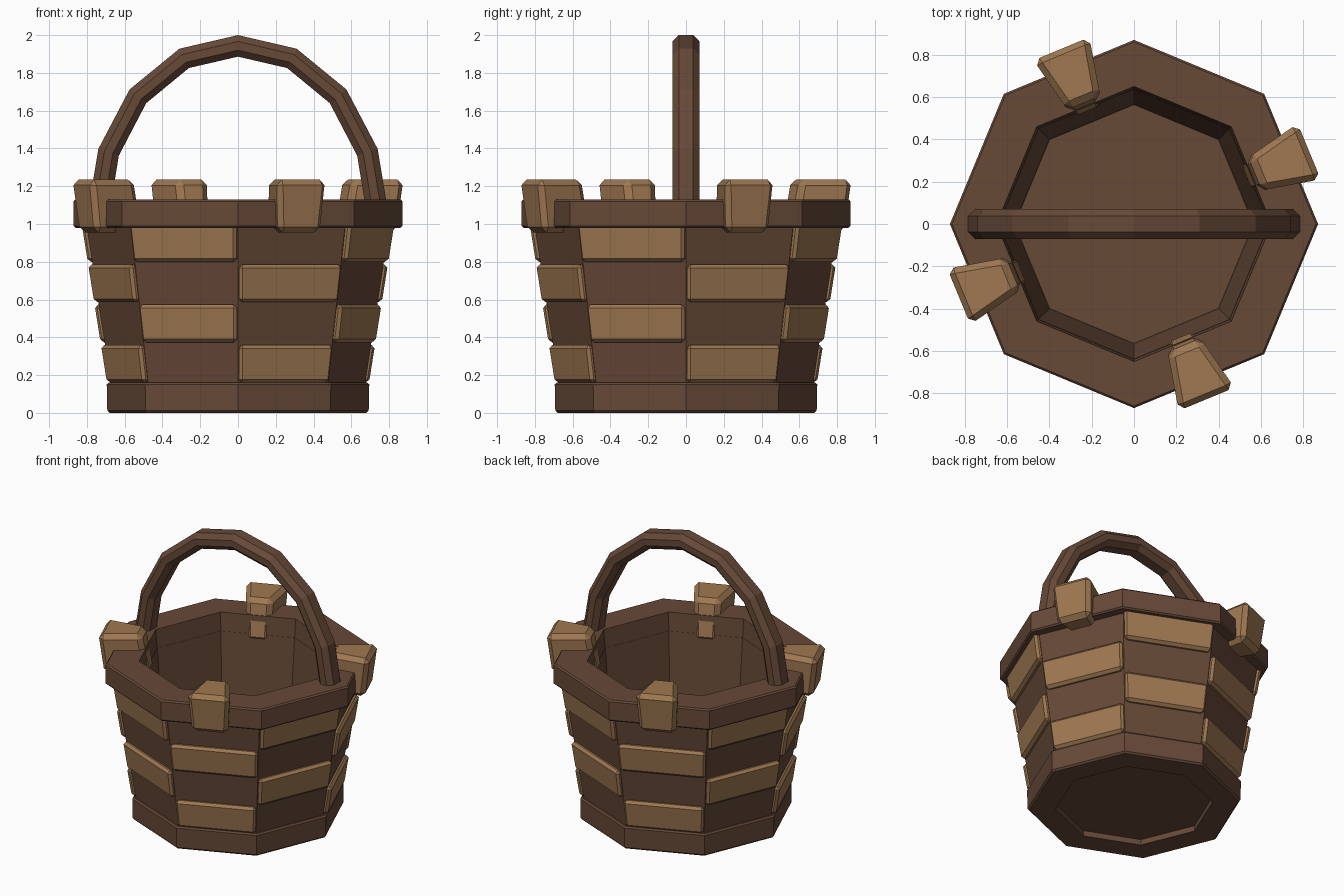
import bpy, bmesh, math
from mathutils import Vector, Matrix

old = bpy.data.objects.get("Cube")
if old:
    bpy.data.objects.remove(old, do_unlink=True)


def material(name, rgb):
    m = bpy.data.materials.new(name)
    m.use_nodes = True
    m.diffuse_color = (*rgb, 1)
    m.node_tree.nodes["Principled BSDF"].inputs["Base Color"].default_value = (*rgb, 1)
    return m


dark = material("dark_wood", (0.135, 0.067, 0.039))
light = material("light_wood", (0.35, 0.19, 0.083))
SIDES = 8
STEP = math.tau / SIDES
APOTHEM = math.cos(STEP / 2)


def finish(name, bm, mat):
    bmesh.ops.recalc_face_normals(bm, faces=bm.faces)
    me = bpy.data.meshes.new(name)
    bm.to_mesh(me)
    bm.free()
    me.materials.append(mat)
    ob = bpy.data.objects.new(name, me)
    bpy.context.collection.objects.link(ob)
    return ob


def bridge(bm, a, b):
    for i in range(len(a)):
        j = (i + 1) % len(a)
        bm.faces.new((a[i], a[j], b[j], b[i]))


def octagon_ring(name, profile, mat, closed=True):
    """Turn a (radius, height) profile around z in eight flat sides."""
    bm = bmesh.new()
    rings = [[bm.verts.new((r * math.cos(k * STEP), r * math.sin(k * STEP), z))
              for k in range(SIDES)] for r, z in profile]
    for a, b in zip(rings, rings[1:]):
        bridge(bm, a, b)
    if closed:
        bridge(bm, rings[-1], rings[0])
    else:
        bm.faces.new(rings[0])
        bm.faces.new(rings[-1])
    return finish(name, bm, mat)


def block(name, angle, bottom, top, z0, z1, bevel):
    """Leaning block; bottom and top are (inner r, outer r, inner half width, outer half width)."""
    bm = bmesh.new()
    bmesh.ops.create_cube(bm, size=2)
    for v in bm.verts:
        x, y, z = v.co
        r_in, r_out, w_in, w_out = top if z > 0 else bottom
        v.co = (r_out if x > 0 else r_in, y * (w_out if x > 0 else w_in), z1 if z > 0 else z0)
    bm.transform(Matrix.Rotation(angle, 4, "Z"))
    ob = finish(name, bm, light)
    mod = ob.modifiers.new("Bevel", "BEVEL")
    mod.width = bevel
    mod.segments = 1
    return ob


# Base, floor, wall and rim
octagon_ring("base", [(0.51, 0.06), (0.51, 0), (0.68, 0), (0.692, 0.012),
                      (0.695, 0.15), (0.685, 0.16), (0.6, 0.16)], dark)
octagon_ring("floor", [(0.58, 0.04), (0.58, 0.12)], dark, closed=False)
octagon_ring("wall", [(0.67, 0.14), (0.803, 1.0), (0.638, 1.0), (0.565, 0.11)], dark)
octagon_ring("rim", [(0.638, 0.98), (0.86, 0.98), (0.87, 0.99), (0.87, 1.12),
                     (0.86, 1.13), (0.65, 1.13)], dark)


# Slats on alternate sides, shifted by one side on each row
def slat_size(z):
    corner = 0.678 + 0.16 * z
    outer = corner * APOTHEM
    half = 0.97 * corner * math.sin(STEP / 2)
    return outer - 0.07, outer, half * 0.93, half


for row in range(4):
    z0 = 0.16 + row * 0.213
    z1 = z0 + 0.2
    for k in range(4):
        side = 2 * k + row % 2
        block(f"slat_{row + 1}_{k + 1}", (side + 0.5) * STEP,
              slat_size(z0), slat_size(z1), z0, z1, 0.018)

# Clips over the rim
for k in range(4):
    block(f"rim_clip_{k + 1}", (2 * k + 0.5) * STEP,
          (0.572, 0.865, 0.075, 0.125), (0.625, 0.9, 0.085, 0.145), 0.955, 1.235, 0.03)

# Arched handle: chamfered section swept along a mirrored path
half_path = [(0.738, 1.06), (0.685, 1.38), (0.53, 1.676), (0.285, 1.877)]
path = [Vector((x, 0, z)) for x, z in half_path] + [Vector((0, 0, 1.943))]
path += [Vector((-x, 0, z)) for x, z in reversed(half_path)]
T, W, C = 0.057, 0.072, 0.034
section = [(T, W - C), (T - C, W), (C - T, W), (-T, W - C),
           (-T, C - W), (C - T, -W), (T - C, -W), (T, C - W)]
bm = bmesh.new()
rings = []
for i, p in enumerate(path):
    before = path[max(i - 1, 0)]
    after = path[min(i + 1, len(path) - 1)]
    t = ((p - before).normalized() + (after - p).normalized()).normalized()
    outward = Vector((t.z, 0, -t.x))
    rings.append([bm.verts.new(p + outward * u + Vector((0, v, 0))) for u, v in section])
for a, b in zip(rings, rings[1:]):
    bridge(bm, a, b)
bm.faces.new(rings[0])
bm.faces.new(rings[-1])
finish("handle", bm, dark)
